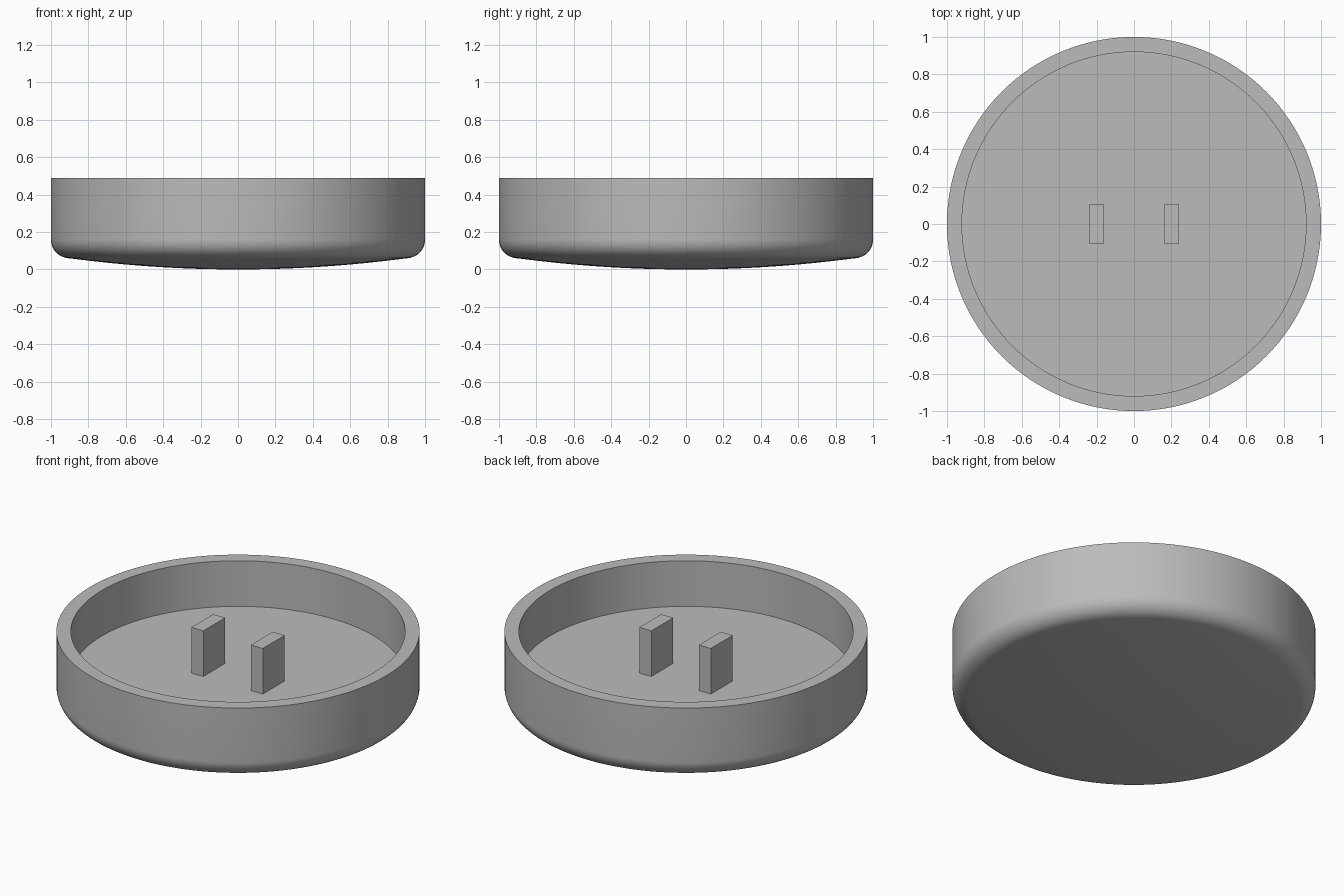
import bpy
import bmesh
from math import sin, cos, pi, radians, sqrt

cube = bpy.data.objects.get("Cube")
if cube:
    bpy.data.objects.remove(cube, do_unlink=True)

grey = bpy.data.materials.new("plain grey")
grey.use_nodes = True
colour = (0.5, 0.5, 0.5, 1)
grey.diffuse_color = colour
grey.node_tree.nodes["Principled BSDF"].inputs["Base Color"].default_value = colour

RIM, FLOOR, INNER = 0.49, 0.213, 0.92
DOME, FILLET = 6.8, 0.1
SEGMENTS = 128


def finish(name, bm):
    """Turn a bmesh into a shaded, coloured object."""
    bmesh.ops.recalc_face_normals(bm, faces=bm.faces)
    mesh = bpy.data.meshes.new(name)
    bm.to_mesh(mesh)
    bm.free()
    mesh.materials.append(grey)
    obj = bpy.data.objects.new(name, mesh)
    bpy.context.collection.objects.link(obj)
    return obj


# Dish: domed underside, rounded lower edge, straight wall, flat recessed floor
tilt = radians(7.6)
edge = 1 - FILLET + FILLET * sin(tilt)
profile = []
for i in range(12):
    r = edge * i / 12
    profile.append((r, DOME - sqrt(DOME ** 2 - r ** 2)))
for i in range(13):
    a = tilt + (pi / 2 - tilt) * i / 12
    profile.append((1 - FILLET + FILLET * sin(a), 0.16 - FILLET * cos(a)))
profile += [(1, RIM), (INNER, RIM), (INNER, FLOOR), (0, FLOOR)]

bm = bmesh.new()
verts = [bm.verts.new((r, 0, z)) for r, z in profile]
edges = [bm.edges.new(pair) for pair in zip(verts, verts[1:])]
bmesh.ops.spin(bm, geom=verts + edges, cent=(0, 0, 0), axis=(0, 0, 1),
               angle=2 * pi, steps=SEGMENTS)
bmesh.ops.remove_doubles(bm, verts=bm.verts, dist=0.0001)
dish = finish("dish", bm)
bpy.ops.object.select_all(action="DESELECT")
dish.select_set(True)
bpy.context.view_layer.objects.active = dish
bpy.ops.object.shade_smooth_by_angle(angle=radians(30))

# Two upright posts rising from the floor to the height of the rim
for name, x in (("right_post", -0.2), ("left_post", 0.2)):
    bm = bmesh.new()
    bmesh.ops.create_cube(bm, size=1)
    bmesh.ops.scale(bm, vec=(0.08, 0.21, RIM - FLOOR), verts=bm.verts)
    bmesh.ops.translate(bm, vec=(x, 0, (RIM + FLOOR) / 2), verts=bm.verts)
    finish(name, bm)
